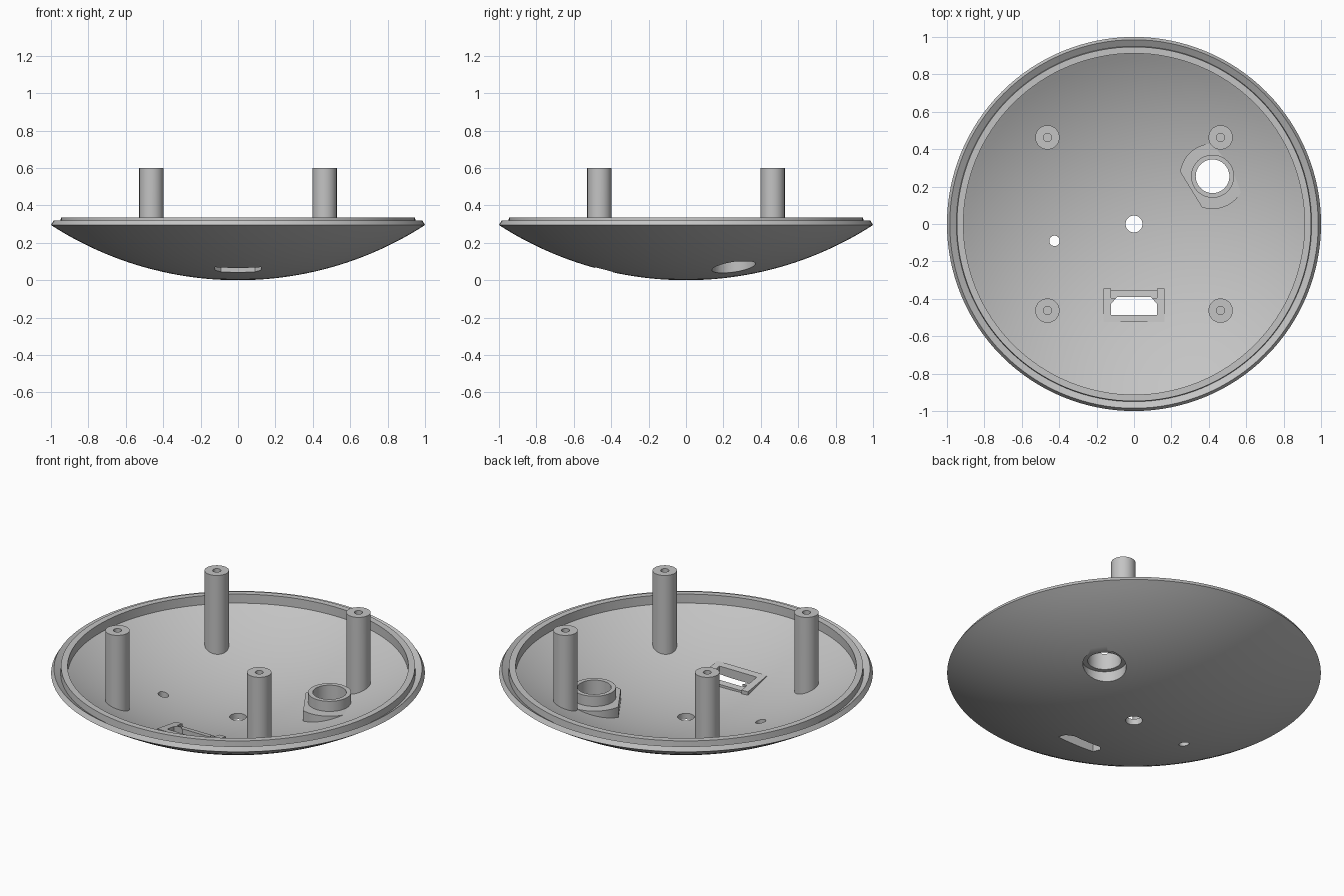
import bpy, bmesh, math

if "Cube" in bpy.data.objects:
    bpy.data.objects.remove(bpy.data.objects["Cube"], do_unlink=True)

grey = bpy.data.materials.new("plain grey")
grey.use_nodes = True
COLOUR = (0.55, 0.55, 0.55, 1)
grey.diffuse_color = COLOUR
grey.node_tree.nodes["Principled BSDF"].inputs["Base Color"].default_value = COLOUR

DEPTH = 0.295
RADIUS = (1 + DEPTH ** 2) / (2 * DEPTH)
WALL = 0.035


def make(name, bm):
    bmesh.ops.recalc_face_normals(bm, faces=bm.faces)
    mesh = bpy.data.meshes.new(name)
    bm.to_mesh(mesh)
    bm.free()
    mesh.materials.append(grey)
    obj = bpy.data.objects.new(name, mesh)
    bpy.context.collection.objects.link(obj)
    return obj


def circle(x, y, r, n=48, start=0, sweep=360):
    """Points round a circle, or along an arc of it when sweep is below 360."""
    last = n if sweep == 360 else n - 1
    angles = [math.radians(start + sweep * i / last) for i in range(n)]
    return [(x + r * math.cos(a), y + r * math.sin(a)) for a in angles]


def box(x0, x1, y0, y1):
    return [(x0, y0), (x1, y0), (x1, y1), (x0, y1)]


def prism(name, outline, z0, z1, slope=0.0, pivot=0.0):
    """Upright prism, optionally rising towards the front."""
    bm = bmesh.new()
    rings = [[bm.verts.new((x, y, z + slope * (pivot - y))) for x, y in outline] for z in (z0, z1)]
    n = len(outline)
    bm.faces.new(rings[0])
    bm.faces.new(rings[1])
    for i in range(n):
        j = (i + 1) % n
        bm.faces.new((rings[0][i], rings[0][j], rings[1][j], rings[1][i]))
    return make(name, bm)


def lathe(name, profile, steps=128):
    bm = bmesh.new()
    verts = [bm.verts.new((r, 0, z)) for r, z in profile]
    edges = [bm.edges.new(pair) for pair in zip(verts, verts[1:])]
    bmesh.ops.spin(bm, geom=verts + edges, cent=(0, 0, 0), axis=(0, 0, 1),
                   angle=math.tau, steps=steps, use_duplicate=False)
    bmesh.ops.remove_doubles(bm, verts=bm.verts, dist=1e-5)
    return make(name, bm)


def boolean(obj, cutter, operation="DIFFERENCE", keep=False):
    mod = obj.modifiers.new("cut", "BOOLEAN")
    mod.operation, mod.solver, mod.object = operation, "EXACT", cutter
    bpy.context.view_layer.objects.active = obj
    bpy.ops.object.modifier_apply(modifier=mod.name)
    if not keep:
        bpy.data.objects.remove(cutter, do_unlink=True)


def drill(obj, outline, z0=-0.5, z1=1.0):
    boolean(obj, prism("cutter", outline, z0, z1))


def arc(offset, r_max, n=24):
    """Bowl curve from the axis out to r_max, lying offset inside the outer skin."""
    rad = RADIUS - offset
    return [(r_max * i / n, RADIUS - math.sqrt(rad ** 2 - (r_max * i / n) ** 2))
            for i in range(n + 1)]


# Bowl with bevelled rim, groove and raised lip
rim = [(0.985, 0.32), (0.95, 0.297), (0.947, 0.335), (0.912, 0.335)]
dish = lathe("dish", arc(0, 1) + rim + arc(WALL, 0.912)[::-1])

# Solid space above the middle of the bowl wall, used to trim the fittings
inside = lathe("inside_trim", arc(WALL * 0.5, 0.93) + [(0.93, 0.9), (0, 0.9)])
inside.hide_render = True

parts = [dish]

# Four hollow-topped posts
P = 0.463
for side, x in (("left", P), ("right", -P)):
    for end, y in (("front", -P), ("back", P)):
        post = prism(f"{end}_{side}_post", circle(x, y, 0.065), 0, 0.6)
        boolean(post, inside, "INTERSECT", keep=True)
        drill(post, circle(x, y, 0.022, 32), 0.4)
        parts.append(post)

# Round socket: pad with one flat side, raised collar, stepped bore
JX, JY, BORE, COLLAR = 0.42, 0.255, 0.09, 0.115
pad = prism("socket_pad", circle(JX, JY, 0.175, 48, 251, 281), 0, 0.136)
collar = prism("socket_collar", circle(JX, JY, COLLAR), 0.11, 0.196)
boolean(pad, inside, "INTERSECT", keep=True)
for obj in (pad, collar, dish):
    drill(obj, circle(JX, JY, BORE))
for obj in (pad, dish):
    drill(obj, circle(JX, JY, COLLAR + 0.001), -0.5, 0.1)
parts += [pad, collar]

# Small round holes through the bowl
drill(dish, circle(0, 0, 0.045))
drill(dish, circle(-0.425, -0.09, 0.028, 32))

# Port frame following the slope, with a low back bar between two legs
frame = prism("port_frame", box(-0.163, 0.163, -0.525, -0.345), -0.15, 0.109, 0.155, -0.435)
boolean(frame, inside, "INTERSECT", keep=True)
boolean(frame, prism("cutter", box(-0.122, 0.122, -0.395, -0.3), 0.097, 0.3, 0.155, -0.435))
drill(frame, box(-0.122, 0.122, -0.355, -0.3))
slot = [(-0.122, -0.487), (0.122, -0.487), (0.122, -0.425),
        (0.09, -0.391), (-0.09, -0.391), (-0.122, -0.425)]
for obj in (frame, dish):
    drill(obj, slot)
parts.append(frame)

bpy.data.objects.remove(inside, do_unlink=True)

# Smooth curved faces, keep hard edges
bpy.ops.object.select_all(action="DESELECT")
for obj in parts:
    obj.select_set(True)
bpy.context.view_layer.objects.active = dish
bpy.ops.object.shade_smooth_by_angle(angle=math.radians(25))
